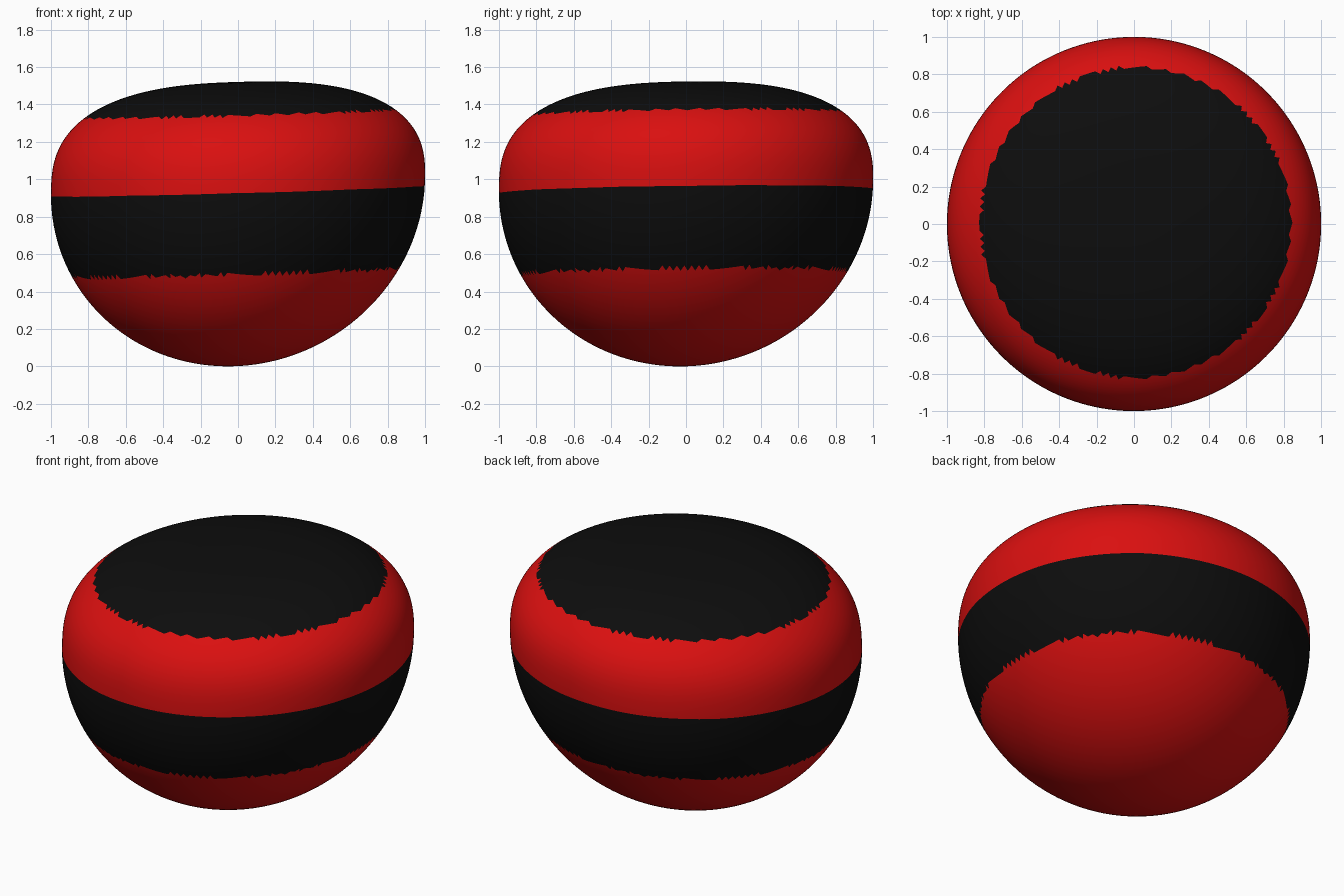
import bpy, bmesh

if "Cube" in bpy.data.objects:
    bpy.data.objects.remove(bpy.data.objects["Cube"])

EQUATOR = 0.97       # height of the widest ring
CROWN = 0.55         # dome height above the widest ring
BANDS = (0.50, 0.945, 1.35)   # heights where the colour changes


def material(name, rgb):
    m = bpy.data.materials.new(name)
    m.diffuse_color = (*rgb, 1.0)
    m.use_nodes = True
    m.node_tree.nodes["Principled BSDF"].inputs["Base Color"].default_value = m.diffuse_color
    return m


def squash(co):
    """Round bowl below the equator, flattened dome above it."""
    rho, s = (co.x ** 2 + co.y ** 2) ** 0.5, abs(co.z)
    n, h = (2.6, CROWN) if co.z > 0 else (2.0, EQUATOR)
    k = (rho ** n + s ** n) ** (-1 / n)
    co *= k
    co.z = EQUATOR + co.z * h


# Striped squashed ball
bm = bmesh.new()
bmesh.ops.create_icosphere(bm, subdivisions=6, radius=1.0)
for v in bm.verts:
    v.co.normalize()
    squash(v.co)

# Alternating bands by height: red, black, red, black
for f in bm.faces:
    z = f.calc_center_median().z
    f.material_index = sum(z > b for b in BANDS) % 2
    f.smooth = True

# Slight lean and tilt of the whole body
for v in bm.verts:
    x, y, z = v.co
    v.co = (x + 0.025 * (z - EQUATOR),
            y + 0.020 * (z - EQUATOR),
            z + 0.028 * x + 0.012 * y)
low = min(v.co.z for v in bm.verts)
for v in bm.verts:
    v.co.z -= low

mesh = bpy.data.meshes.new("striped_ball")
bm.to_mesh(mesh)
bm.free()
mesh.materials.append(material("red", (0.70, 0.005, 0.005)))
mesh.materials.append(material("black", (0.004, 0.004, 0.004)))
ball = bpy.data.objects.new("striped_ball", mesh)
bpy.context.collection.objects.link(ball)
